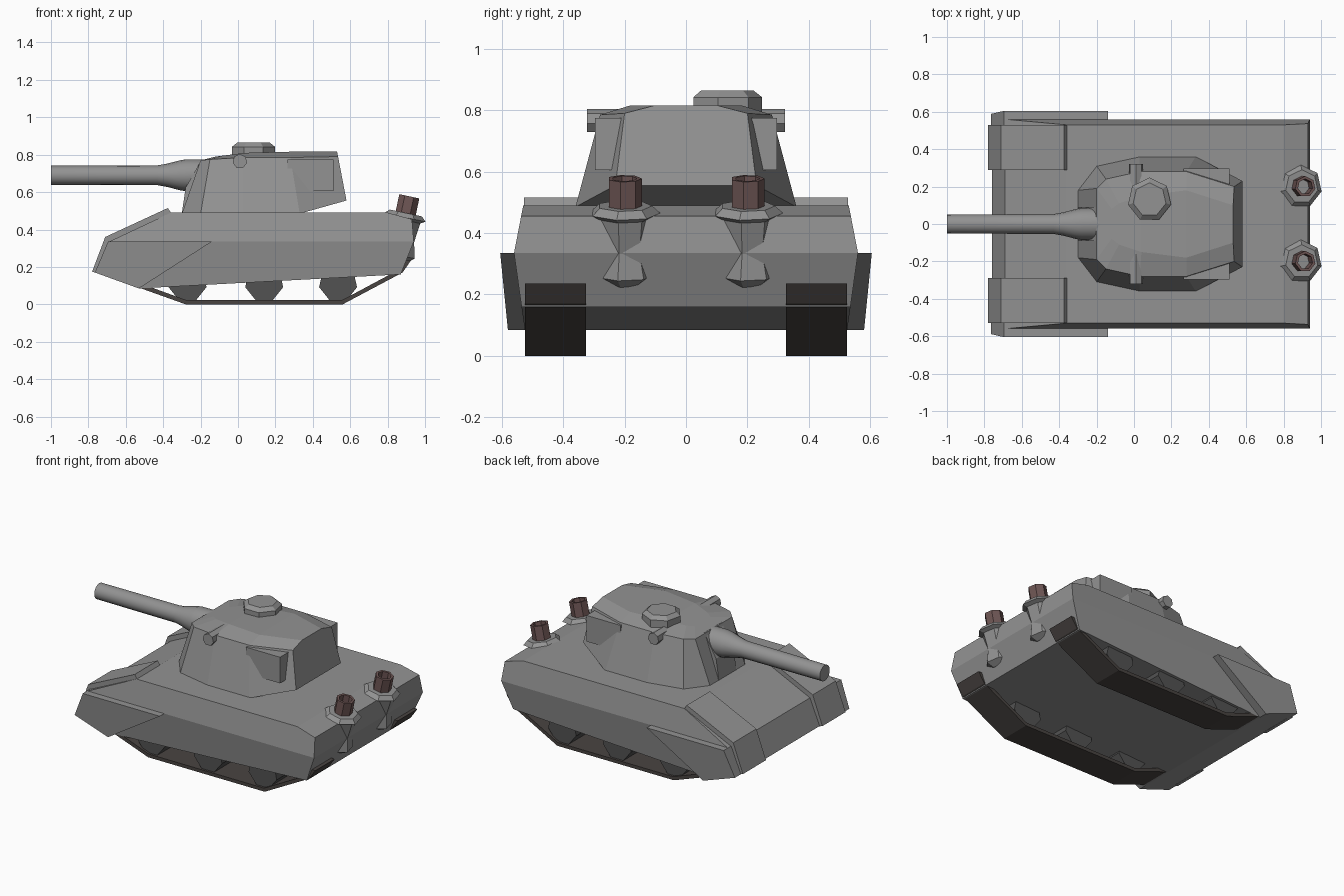
import bpy, bmesh, math
from mathutils import Matrix, Vector

if "Cube" in bpy.data.objects:
    bpy.data.objects.remove(bpy.data.objects["Cube"])


def material(name, rgb):
    m = bpy.data.materials.new(name)
    m.diffuse_color = (*rgb, 1)
    m.use_nodes = True
    m.node_tree.nodes["Principled BSDF"].inputs["Base Color"].default_value = m.diffuse_color
    return m


GREY = material("armour grey", (0.29, 0.29, 0.29))
TRACK = material("track brown black", (0.066, 0.057, 0.053))
WHEEL = material("wheel dark grey", (0.085, 0.085, 0.085))
RUST = material("exhaust rust", (0.16, 0.095, 0.092))


def finish(bm, name, mat, smooth=False):
    bmesh.ops.recalc_face_normals(bm, faces=bm.faces[:])
    for f in bm.faces:
        f.smooth = smooth and len(f.verts) == 4
    me = bpy.data.meshes.new(name)
    bm.to_mesh(me)
    bm.free()
    me.materials.append(mat)
    ob = bpy.data.objects.new(name, me)
    bpy.context.collection.objects.link(ob)
    return ob


def slab(name, profile, inner, outer, mat, sides=None):
    """Extrude an x,z profile across y; inner and outer give y for a height z."""
    bm = bmesh.new()
    a = [bm.verts.new((x, inner(z), z)) for x, z in profile]
    b = [bm.verts.new((x, outer(z), z)) for x, z in profile]
    n = len(profile)
    for i in range(n):
        j = (i + 1) % n
        bm.faces.new((a[i], a[j], b[j], b[i]))
    for idx in sides or [range(n)]:
        bm.faces.new([a[i] for i in idx])
        bm.faces.new([b[i] for i in idx])
    return finish(bm, name, mat)


def lathe(name, profile, n, mat, matrix, closed=False, smooth=False):
    """Turn (radius, height) points around local z, first corner on local +y."""
    bm = bmesh.new()
    rings = []
    for r, t in profile:
        angles = [math.pi / 2 + math.tau * k / n for k in range(n)]
        rings.append([bm.verts.new(matrix @ Vector((r * math.cos(a), r * math.sin(a), t)))
                      for a in angles])
    pairs = list(zip(rings, rings[1:]))
    if closed:
        pairs.append((rings[-1], rings[0]))
    else:
        bm.faces.new(rings[0])
        bm.faces.new(rings[-1])
    for a, b in pairs:
        for k in range(n):
            j = (k + 1) % n
            bm.faces.new((a[k], a[j], b[j], b[k]))
    return finish(bm, name, mat, smooth)


def loft(name, halves, mat):
    """Loft mirrored half rings; both ends are closed with strips across y."""
    bm = bmesh.new()
    rings = []
    for half in halves:
        pts = half + [(x, -y, z) for x, y, z in reversed(half)]
        rings.append([bm.verts.new(p) for p in pts])
    n = len(rings[0])
    for a, b in zip(rings, rings[1:]):
        for k in range(n):
            j = (k + 1) % n
            bm.faces.new((a[k], a[j], b[j], b[k]))
    for r in (rings[0], rings[-1]):
        for i in range(n // 2 - 1):
            bm.faces.new((r[i], r[i + 1], r[n - 2 - i], r[n - 1 - i]))
    return finish(bm, name, mat)


def place(x, y, z, angle=0, axis='Y'):
    return Matrix.Translation((x, y, z)) @ Matrix.Rotation(math.radians(angle), 4, axis)


# Hull: widest at z 0.335, tapering above and below
def hull_width(z):
    if z > 0.335:
        return 0.56 - 0.03 * (z - 0.335) / 0.155
    return 0.525 + 0.035 * (z - 0.085) / 0.25


slab("hull", [(-0.76, 0.17), (-0.69, 0.335), (-0.36, 0.49), (0.80, 0.49), (0.93, 0.455),
              (0.94, 0.335), (0.87, 0.16), (-0.53, 0.085)],
     lambda z: -hull_width(z), hull_width, GREY,
     [(1, 2, 3, 4, 5), (5, 6, 7, 0, 1)])

for side, s in (("left", 1), ("right", -1)):
    # Front fender plate
    slab(side + "_fender", [(-0.78, 0.175), (-0.71, 0.36), (-0.375, 0.515), (-0.355, 0.485),
                            (-0.685, 0.325), (-0.75, 0.165)],
         lambda z: s * 0.29, lambda z: s * 0.528, GREY)
    # Side skirt
    slab(side + "_skirt", [(-0.765, 0.17), (-0.695, 0.335), (-0.14, 0.335), (-0.53, 0.085)],
         lambda z: s * 0.515, lambda z: s * (0.58 + 0.1 * (z - 0.085)), GREY)
    # Track belt
    slab(side + "_track", [(-0.56, 0.10), (-0.28, 0.0), (0.56, 0.0), (0.88, 0.17), (0.925, 0.235),
                           (0.90, 0.235), (0.86, 0.185), (0.555, 0.022), (-0.275, 0.022),
                           (-0.53, 0.115)],
         lambda z: s * 0.325, lambda z: s * 0.525, TRACK)
    # Road wheels
    for i, x in enumerate((-0.27, 0.14, 0.535)):
        lathe(f"{side}_wheel_{i + 1}", [(0.104, -0.085), (0.104, 0.085)], 7, WHEEL,
              place(x, s * 0.425, 0.115, 90, 'X'))
    # Turret stowage bin
    slab(side + "_bin", [(0.265, 0.605), (0.51, 0.605), (0.51, 0.775), (0.265, 0.775)],
         lambda z: s * 0.15, lambda z: s * 0.296, GREY)
    # Exhaust housing and pipe, leaning back
    m = place(0.892, s * 0.2, 0.465, 12)
    lathe(side + "_exhaust_housing", [(0.06, -0.235), (0.10, -0.205), (0.078, -0.12),
                                      (0.09, -0.015), (0.116, 0.0), (0.09, 0.024)], 7, GREY, m)
    lathe(side + "_exhaust_pipe", [(0.056, 0.0), (0.056, 0.115), (0.041, 0.115), (0.041, 0.0)],
          7, RUST, m, closed=True)

# Turret: base, shoulder and roof rings
loft("turret", [
    [(-0.30, 0.18, 0.485), (-0.20, 0.31, 0.485), (0.03, 0.36, 0.485), (0.33, 0.36, 0.485),
     (0.58, 0.23, 0.555)],
    [(-0.20, 0.19, 0.77), (-0.15, 0.24, 0.775), (0.03, 0.28, 0.785), (0.28, 0.28, 0.785),
     (0.535, 0.20, 0.79)],
    [(-0.12, 0.08, 0.79), (-0.08, 0.11, 0.795), (0.04, 0.15, 0.81), (0.28, 0.18, 0.816),
     (0.53, 0.10, 0.816)]], GREY)

# Mantlet and gun
slab("mantlet", [(-0.30, 0.488), (-0.28, 0.625), (-0.195, 0.772), (-0.1, 0.772), (-0.1, 0.488)],
     lambda z: -0.09, lambda z: 0.09, GREY)
lathe("gun_barrel", [(0.085, 0.15), (0.085, 0.28), (0.08, 0.31), (0.062, 0.38), (0.053, 0.43),
                     (0.051, 1.0)], 16, GREY, place(0, 0, 0.69, -90), smooth=True)

# Commander hatch and cross sight
lathe("hatch", [(0.118, 0.78), (0.118, 0.842), (0.09, 0.864)], 7, GREY, place(0.083, 0.13, 0))
lathe("cross_sight", [(0.039, -0.322), (0.039, 0.322)], 7, GREY, place(0.01, 0, 0.765, 90, 'X'))
